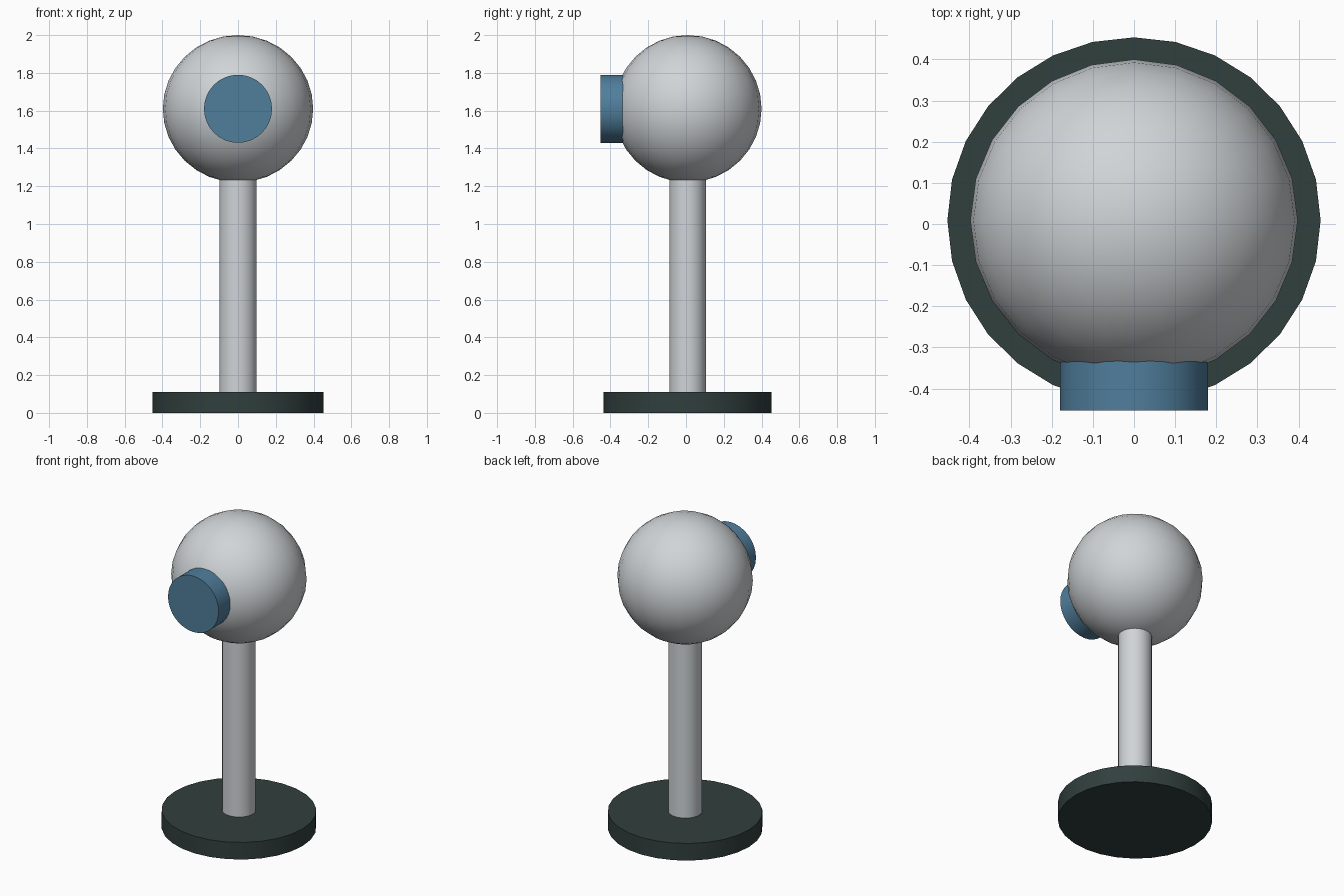
import bpy
import math

if "Cube" in bpy.data.objects:
    bpy.data.objects.remove(bpy.data.objects["Cube"])

CY = 0.009  # body axis sits slightly behind centre, the lens sticks out in front


def material(name, rgb):
    m = bpy.data.materials.new(name)
    m.diffuse_color = (*rgb, 1.0)
    m.use_nodes = True
    m.node_tree.nodes["Principled BSDF"].inputs["Base Color"].default_value = m.diffuse_color
    return m


light_grey = material("light_grey", (0.63, 0.66, 0.68))
blue = material("steel_blue", (0.08, 0.21, 0.335))
dark = material("dark_green_grey", (0.030, 0.050, 0.047))


def finish(name, mat, scale):
    ob = bpy.context.object
    ob.name = name
    ob.scale = scale
    bpy.ops.object.transform_apply(location=False, rotation=True, scale=True)
    bpy.ops.object.shade_smooth_by_angle(angle=math.radians(35))
    ob.data.materials.append(mat)
    return ob


def upright_disc(name, mat, rx, ry, z0, z1, sides):
    bpy.ops.mesh.primitive_cylinder_add(
        vertices=sides, radius=1, depth=1, location=(0, CY, (z0 + z1) / 2))
    return finish(name, mat, (rx, ry, z1 - z0))


# Foot plate and post
upright_disc("base", dark, 0.4535, 0.4445, 0.0, 0.11, 28)
upright_disc("post", light_grey, 0.099, 0.097, 0.01, 1.35, 28)

# Round head
bpy.ops.mesh.primitive_uv_sphere_add(
    segments=24, ring_count=16, radius=1, location=(0, CY, 1.61))
finish("head", light_grey, (0.398, 0.391, 0.39))

# Lens drum on the front of the head
bpy.ops.mesh.primitive_cylinder_add(
    vertices=32, radius=0.18, depth=0.2,
    location=(0, -0.3535, 1.61), rotation=(math.pi / 2, 0, 0))
finish("lens", blue, (1, 1, 1))
